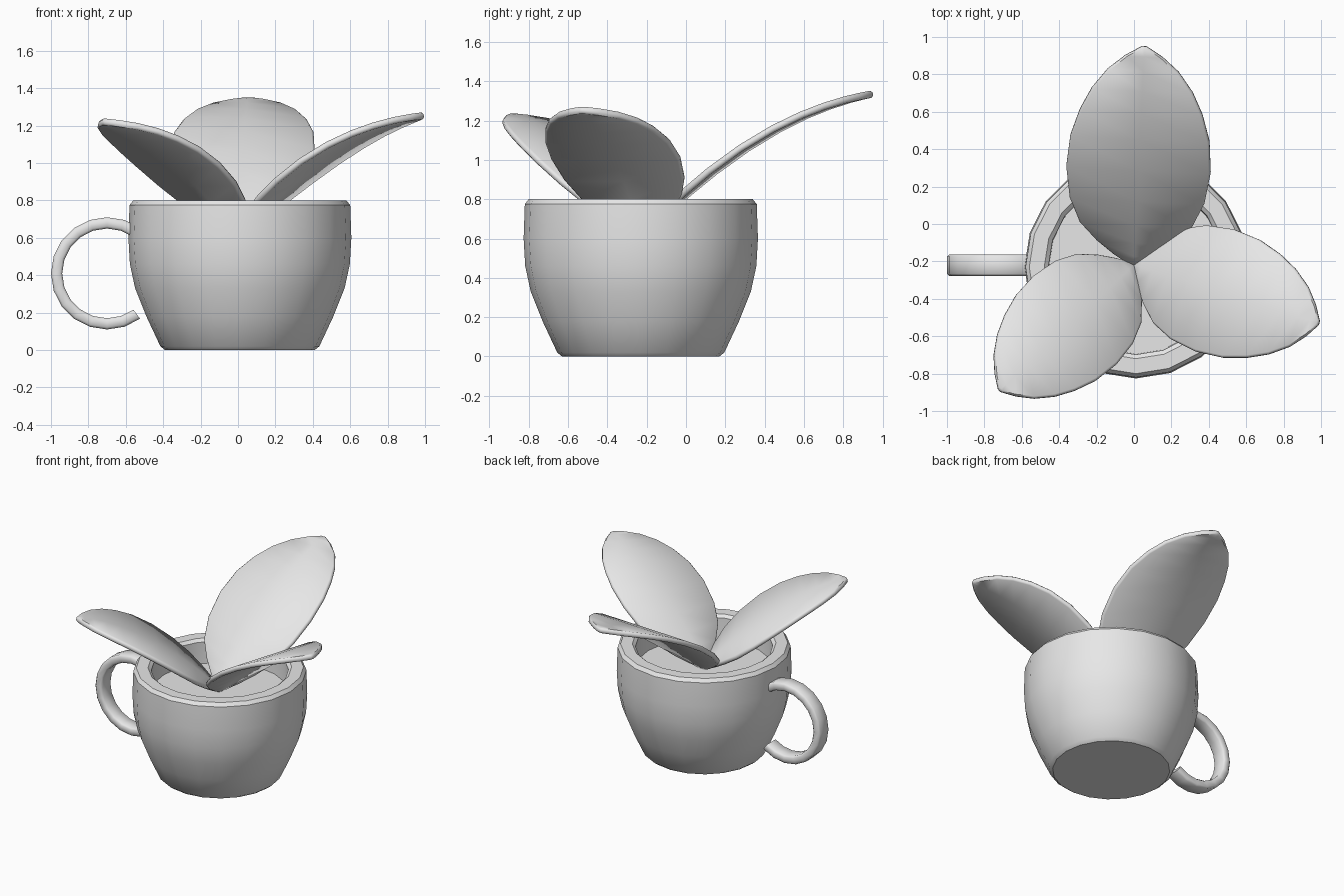
import bpy
import bmesh
from math import radians, cos, sin, atan2, hypot
from mathutils import Vector, Matrix

if "Cube" in bpy.data.objects:
    bpy.data.objects.remove(bpy.data.objects["Cube"])

grey = bpy.data.materials.new("light grey")
grey.use_nodes = True
grey.diffuse_color = (0.8, 0.8, 0.8, 1)
grey.node_tree.nodes["Principled BSDF"].inputs["Base Color"].default_value = (0.8, 0.8, 0.8, 1)

CUP_CENTRE = (0.01, -0.23, 0)
SIDES = 20


def add_object(name, bm, location=(0, 0, 0)):
    bmesh.ops.recalc_face_normals(bm, faces=bm.faces)
    mesh = bpy.data.meshes.new(name)
    bm.to_mesh(mesh)
    bm.free()
    mesh.materials.append(grey)
    obj = bpy.data.objects.new(name, mesh)
    obj.location = location
    bpy.context.collection.objects.link(obj)
    return obj


def finish(obj, angle=35):
    # Apply modifiers, then smooth everything except the sharp edges
    bpy.ops.object.select_all(action='DESELECT')
    obj.select_set(True)
    bpy.context.view_layer.objects.active = obj
    for mod in list(obj.modifiers):
        bpy.ops.object.modifier_apply(modifier=mod.name)
    bpy.ops.object.shade_smooth_by_angle(angle=radians(angle))


def lathe(name, profile):
    bm = bmesh.new()
    verts = [bm.verts.new((0, -r, z)) for r, z in profile]
    edges = [bm.edges.new(pair) for pair in zip(verts, verts[1:])]
    bmesh.ops.spin(bm, geom=verts + edges, cent=(0, 0, 0), axis=(0, 0, 1),
                   angle=radians(360), steps=SIDES)
    bmesh.ops.remove_doubles(bm, verts=bm.verts, dist=0.0005)
    finish(add_object(name, bm, CUP_CENTRE))


# Cup: closed base, bulging wall, rounded rim, hollow inside
lathe("cup", [(0, 0), (0.40, 0), (0.425, 0.02), (0.5, 0.18), (0.56, 0.33),
              (0.588, 0.46), (0.596, 0.6), (0.59, 0.775), (0.57, 0.80),
              (0.49, 0.80), (0.468, 0.78), (0.465, 0.6), (0.43, 0.3),
              (0.34, 0.06), (0, 0.06)])

# Flat filling inside the cup
lathe("filling", [(0, 0.62), (0.467, 0.62)])

# Handle: chamfered rectangular section swept around an arc
bm = bmesh.new()
R, HALF_R, HALF_Y, CUT = 0.27, 0.03, 0.0575, 0.012
section = [(HALF_R, HALF_Y - CUT), (HALF_R - CUT, HALF_Y)]
section += [(-r, y) for r, y in reversed(section)]
section += [(-r, -y) for r, y in section]
rings = []
for i in range(15):
    a = radians(54 + 18 * i)
    rings.append([bm.verts.new(((R + r) * cos(a), y, (R + r) * sin(a)))
                  for r, y in section])
    if a > radians(300):
        break
for a, b in zip(rings, rings[1:]):
    for i in range(len(section)):
        j = (i + 1) % len(section)
        bm.faces.new((a[i], a[j], b[j], b[i]))
bm.faces.new(rings[0])
bm.faces.new(rings[-1])
finish(add_object("handle", bm, (-0.70, -0.22, 0.41)), 50)

# Leaf outline: fraction along the length, half width
OUTLINE = [(0, 0.012), (0.05, 0.11), (0.11, 0.205), (0.19, 0.3), (0.3, 0.36),
           (0.44, 0.386), (0.58, 0.372), (0.7, 0.328), (0.8, 0.27),
           (0.89, 0.19), (0.955, 0.1), (1, 0.012)]
BASE = Vector((0, -0.22, 0.62))
LENGTH = 1.17


def leaf(name, tip_x, tip_y):
    dx, dy = tip_x - BASE.x, tip_y - BASE.y
    scale = hypot(dx, dy) / LENGTH
    bm = bmesh.new()
    rows = []
    for t, half in OUTLINE:
        rise = 1.22 * t - 0.505 * t * t
        rows.append([bm.verts.new((LENGTH * t, side * half, rise)) for side in (-1, 0, 1)])
    for a, b in zip(rows, rows[1:]):
        for i in range(2):
            bm.faces.new((a[i], b[i], b[i + 1], a[i + 1]))
    bm.transform(Matrix.Rotation(atan2(dy, dx), 4, 'Z') @ Matrix.Scale(scale, 4))
    obj = add_object(name, bm, BASE)
    solid = obj.modifiers.new("thickness", 'SOLIDIFY')
    solid.thickness = 0.036
    solid.offset = 0
    bevel = obj.modifiers.new("soft edge", 'BEVEL')
    bevel.width = 0.01
    bevel.segments = 1
    bevel.limit_method = 'ANGLE'
    bevel.angle_limit = radians(60)
    finish(obj, 50)


# Three leaves fanning out from the middle of the filling
leaf("back_leaf", 0.055, 0.95)
leaf("left_leaf", 0.99, -0.53)
leaf("right_leaf", -0.72, -0.89)
